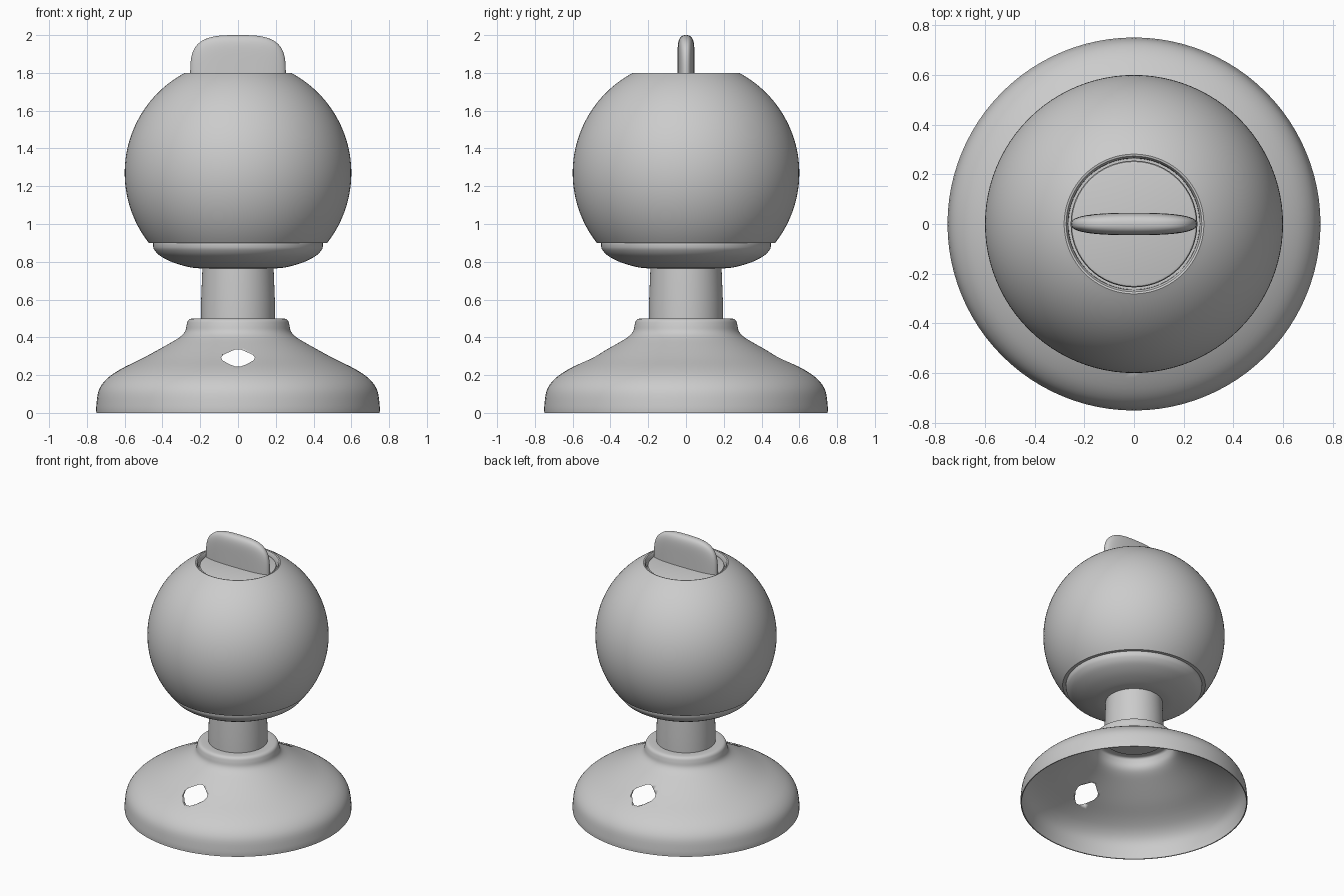
import bpy, bmesh, math
from mathutils import Vector

if "Cube" in bpy.data.objects:
    bpy.data.objects.remove(bpy.data.objects["Cube"])


def finish(name, bm, angle=35):
    bmesh.ops.recalc_face_normals(bm, faces=bm.faces)
    me = bpy.data.meshes.new(name)
    bm.to_mesh(me)
    bm.free()
    ob = bpy.data.objects.new(name, me)
    bpy.context.collection.objects.link(ob)
    bpy.ops.object.select_all(action='DESELECT')
    ob.select_set(True)
    bpy.context.view_layer.objects.active = ob
    bpy.ops.object.shade_smooth_by_angle(angle=math.radians(angle))
    return ob


def lathe(name, profile, closed=False, segs=96):
    bm = bmesh.new()
    vs = [bm.verts.new((r, 0, z)) for r, z in profile]
    es = [bm.edges.new(p) for p in zip(vs, vs[1:])]
    if closed:
        es.append(bm.edges.new((vs[-1], vs[0])))
    bmesh.ops.spin(bm, geom=vs + es, cent=(0, 0, 0), axis=(0, 0, 1),
                   angle=2 * math.pi, steps=segs, use_merge=False)
    bmesh.ops.remove_doubles(bm, verts=bm.verts, dist=1e-5)
    return finish(name, bm)


def spline(pts, n=4):
    # Catmull-Rom curve through the points
    p = [Vector(q) for q in [pts[0]] + pts + [pts[-1]]]
    out = []
    for a, b, c, d in zip(p, p[1:], p[2:], p[3:]):
        for k in range(n):
            t = k / n
            out.append(0.5 * (2 * b + (c - a) * t + (2 * a - 5 * b + 4 * c - d) * t * t
                              + (3 * b - a - 3 * c + d) * t ** 3))
    return [tuple(v) for v in out] + [pts[-1]]


# Bell-shaped base, a thin open-bottomed shell
outer = spline([(0.75, 0), (0.75, 0.04), (0.737, 0.12), (0.695, 0.18), (0.62, 0.232),
                (0.5, 0.292), (0.38, 0.358), (0.31, 0.40), (0.281, 0.43), (0.272, 0.465),
                (0.263, 0.49), (0.24, 0.5), (0.18, 0.5)])
inner = []
for i, (r, z) in enumerate(outer):
    a, b = Vector(outer[max(i - 1, 0)]), Vector(outer[min(i + 1, len(outer) - 1)])
    t = (b - a).normalized()
    inner.append((r - t.y * 0.007, max(z + t.x * 0.007, 0)))
base = lathe("base", outer + inner[::-1], closed=True)

# Lens-shaped slot through front and back of the base
bm = bmesh.new()
slot = [(-0.09, 0.295), (-0.078, 0.308), (-0.04, 0.325), (-0.015, 0.336), (0.015, 0.336),
        (0.04, 0.325), (0.078, 0.308), (0.09, 0.295), (0.082, 0.278), (0.045, 0.257),
        (0.015, 0.246), (-0.015, 0.246), (-0.045, 0.257), (-0.082, 0.278)]
face = bm.faces.new([bm.verts.new((x, -1, z)) for x, z in slot])
ext = bmesh.ops.extrude_face_region(bm, geom=[face])
bmesh.ops.translate(bm, vec=(0, 2, 0),
                    verts=[v for v in ext["geom"] if isinstance(v, bmesh.types.BMVert)])
cutter = finish("slot_cutter", bm)
mod = base.modifiers.new("slot", 'BOOLEAN')
mod.operation, mod.solver, mod.object = 'DIFFERENCE', 'EXACT', cutter
bpy.context.view_layer.objects.active = base
bpy.ops.object.modifier_apply(modifier="slot")
bpy.data.objects.remove(cutter)

# Neck column
lathe("neck", [(0, 0.48), (0.195, 0.48), (0.195, 0.6), (0.188, 0.775), (0, 0.775)])

# Shallow cup under the globe
lathe("globe_cup", [(0, 0.765)] + spline([(0.19, 0.765), (0.25, 0.77), (0.34, 0.795),
                    (0.41, 0.83), (0.442, 0.862), (0.45, 0.885), (0.45, 0.905)]))

# Globe with rims turned inward at both openings
a0, a1 = math.asin(-0.37 / 0.6), math.asin(0.53 / 0.6)
arc = [(0.6 * math.cos(a), 1.27 + 0.6 * math.sin(a))
       for a in (a0 + (a1 - a0) * i / 40 for i in range(41))]
lathe("globe", [(0.44, 0.9)] + arc + [(0.273, 1.798), (0.265, 1.785), (0.264, 1.74)])

# Lid disc sitting in the top opening
lathe("lid", [(0, 1.783), (0.242, 1.783), (0.251, 1.78), (0.255, 1.772),
              (0.255, 1.745), (0.264, 1.745)])

# Upright finger grip: stacked flattened ovals
bm = bmesh.new()
rings = []
for i in range(19):
    q = math.sin(i / 18 * math.pi / 2) * 0.9999
    z = 1.775 + 0.225 * q
    w = 0.253 * (1 - q ** 3.6) ** (1 / 3.2)
    d = 0.045 * (1 - q ** 8) ** 0.4
    ring = []
    for k in range(48):
        c, s = math.cos(k * math.pi / 24), math.sin(k * math.pi / 24)
        ring.append(bm.verts.new((w * math.copysign(abs(c) ** 0.75, c),
                                  d * math.copysign(abs(s) ** 0.75, s), z)))
    rings.append(ring)
for lo, hi in zip(rings, rings[1:]):
    for k in range(48):
        j = (k + 1) % 48
        bm.faces.new((lo[k], lo[j], hi[j], hi[k]))
bm.faces.new(rings[0])
bm.faces.new(rings[-1])
finish("lid_grip", bm, 60)
